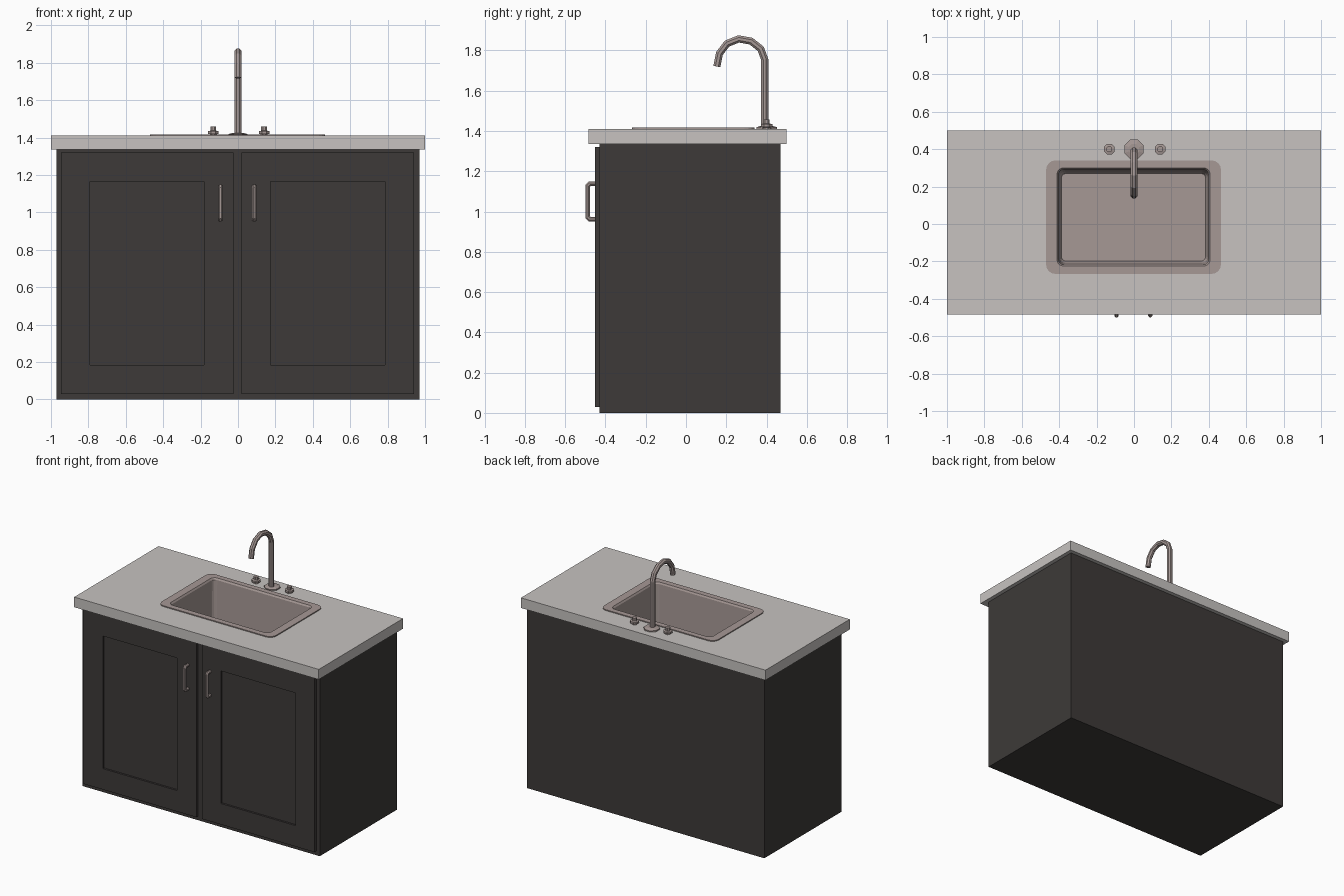
import bpy, bmesh, math
from mathutils import Vector

if "Cube" in bpy.data.objects:
    bpy.data.objects.remove(bpy.data.objects["Cube"])


def material(name, rgb):
    m = bpy.data.materials.new(name)
    m.diffuse_color = (*rgb, 1)
    m.use_nodes = True
    m.node_tree.nodes["Principled BSDF"].inputs["Base Color"].default_value = m.diffuse_color
    return m


WOOD = material("dark wood", (0.047, 0.042, 0.040))
STONE = material("pale stone", (0.57, 0.545, 0.53))
METAL = material("warm steel", (0.38, 0.315, 0.30))


def finish(name, bm, mat):
    me = bpy.data.meshes.new(name)
    bm.to_mesh(me)
    bm.free()
    me.materials.append(mat)
    ob = bpy.data.objects.new(name, me)
    bpy.context.collection.objects.link(ob)
    return ob


def loft(bm, rings, close=False):
    vs = [[bm.verts.new(p) for p in r] for r in rings]
    n = len(vs[0])
    for a, b in zip(vs, vs[1:]):
        for i in range(n):
            j = (i + 1) % n
            bm.faces.new((a[i], a[j], b[j], b[i]))
    if close:
        bm.faces.new(vs[0][::-1])
        bm.faces.new(vs[-1])
    return vs


def rect(x0, x1, y0, y1, z):
    return [(x0, y0, z), (x1, y0, z), (x1, y1, z), (x0, y1, z)]


def rounded(x0, x1, y0, y1, z, r, seg=4):
    pts = []
    corners = [(x1 - r, y1 - r), (x0 + r, y1 - r), (x0 + r, y0 + r), (x1 - r, y0 + r)]
    for k, (cx, cy) in enumerate(corners):
        for i in range(seg + 1):
            a = math.pi / 2 * (k + i / seg)
            pts.append((cx + r * math.cos(a), cy + r * math.sin(a), z))
    return pts


def turned(name, x, y, profile, sides=8):
    # stack of rings (radius, z) around a vertical axis
    bm = bmesh.new()
    loft(bm, [[(x + r * math.cos(2 * math.pi * (i + .5) / sides),
                y + r * math.sin(2 * math.pi * (i + .5) / sides), z)
               for i in range(sides)] for r, z in profile], True)
    return finish(name, bm, METAL)


def tube(name, x, path, r, sides=8):
    # mitred pipe along a (y, z) path in the plane at x
    P = [Vector((x, y, z)) for y, z in path]
    rings = []
    for i, p in enumerate(P):
        d0 = (p - P[max(i - 1, 0)]).normalized()
        d1 = (P[min(i + 1, len(P) - 1)] - p).normalized()
        t = (d0 + d1).normalized()
        side = Vector((1, 0, 0))
        up = t.cross(side)
        k = 1 / max(t.dot(d1 if d1.length else d0), .5)
        rings.append([p + r * (math.cos(a) * side + math.sin(a) * up * k)
                      for a in (2 * math.pi * (s + .5) / sides for s in range(sides))])
    bm = bmesh.new()
    loft(bm, rings, True)
    bmesh.ops.recalc_face_normals(bm, faces=bm.faces)
    return finish(name, bm, METAL)


# Cabinet body, open under the worktop to hold the basin
bm = bmesh.new()
v = loft(bm, [rect(-.97, .97, -.43, .47, 0), rect(-.97, .97, -.43, .47, 1.337)])
bm.faces.new(v[0][::-1])
finish("cabinet_body", bm, WOOD)


# Shaker doors with a recessed panel
def door(name, x0, x1, p0, p1):
    def r(a, b, z0, z1, y):
        return [(a, y, z0), (b, y, z0), (b, y, z1), (a, y, z1)]
    bm = bmesh.new()
    loft(bm, [r(x0, x1, .03, 1.32, -.428), r(x0, x1, .03, 1.32, -.451),
              r(p0, p1, .185, 1.165, -.451), r(p0, p1, .185, 1.165, -.437)], True)
    bmesh.ops.recalc_face_normals(bm, faces=bm.faces)
    finish(name, bm, WOOD)


door("left_door", -.947, -.025, -.79, -.183)
door("right_door", .02, .942, .175, .785)

# Door handles
for name, x in (("left_handle", -.094), ("right_handle", .087)):
    tube(name, x, [(-.445, 1.138), (-.478, 1.138), (-.488, 1.128),
                   (-.488, .972), (-.478, .962), (-.445, .962)], .012)

# Worktop with a rounded opening for the sink
bm = bmesh.new()
loft(bm, [rect(-1, 1, -.485, .5, 1.335), rect(-1, 1, -.485, .5, 1.41)], True)
top = finish("worktop", bm, STONE)
bm = bmesh.new()
loft(bm, [rounded(-.43, .425, -.243, .318, z, .04) for z in (1.2, 1.5)], True)
cutter = finish("sink_cutter", bm, STONE)
cutter.hide_render = True
cutter.hide_set(True)
mod = top.modifiers.new("sink_opening", 'BOOLEAN')
mod.operation = 'DIFFERENCE'
mod.solver = 'EXACT'
mod.object = cutter

# Sink: flat rim, lip, tapering walls and filleted floor
bm = bmesh.new()
rings = [rounded(-.47, .465, -.267, .34, 1.409, .05),
         rounded(-.47, .465, -.267, .34, 1.417, .05),
         rounded(-.412, .407, -.225, .300, 1.417, .035),
         rounded(-.404, .399, -.218, .292, 1.405, .03),
         rounded(-.398, .393, -.208, .281, 1.05, .03),
         rounded(-.388, .383, -.198, .270, 1.02, .025)]
v = loft(bm, rings)
bm.faces.new(v[-1])
finish("sink_basin", bm, METAL)

# Faucet: flange and swan-neck spout
turned("faucet_flange", 0, .4, [(.055, 1.409), (.055, 1.419), (.03, 1.425)])
tube("faucet_spout", 0, [(.391, 1.415), (.391, 1.755), (.371, 1.808), (.323, 1.846),
                         (.262, 1.857), (.204, 1.834), (.166, 1.785), (.153, 1.72)], .019)

# Taps either side
for name, x in (("left_tap", -.132), ("right_tap", .14)):
    turned(name, x, .4, [(.02, 1.409), (.02, 1.418), (.031, 1.42), (.031, 1.434),
                         (.017, 1.437), (.017, 1.458)])
